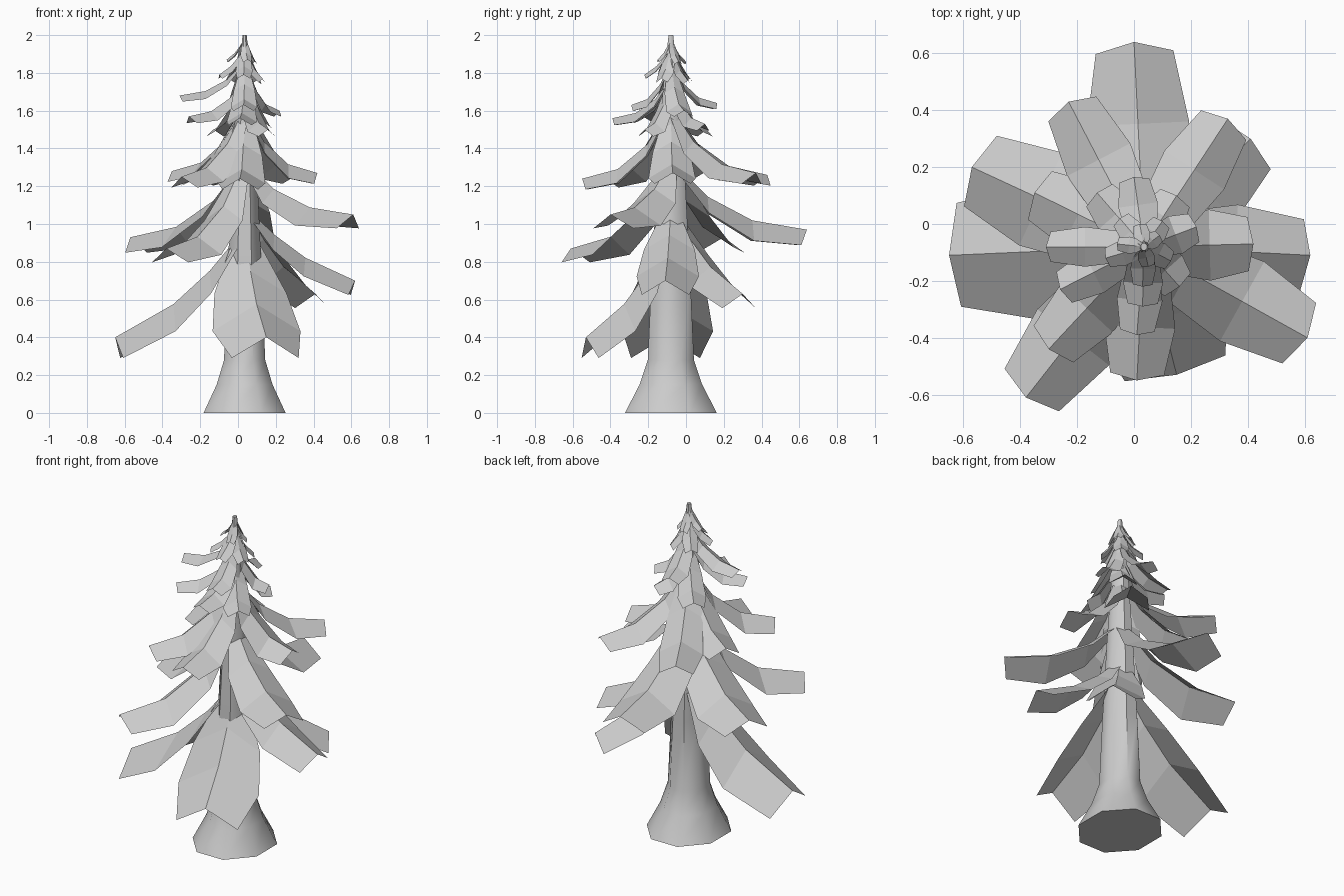
import bpy, bmesh, math
from mathutils import Vector

if "Cube" in bpy.data.objects:
    bpy.data.objects.remove(bpy.data.objects["Cube"])

CX, CY = 0.035, -0.08   # trunk axis


def make_object(name, verts, faces):
    mesh = bpy.data.meshes.new(name)
    mesh.from_pydata(verts, [], faces)
    bm = bmesh.new()
    bm.from_mesh(mesh)
    bmesh.ops.recalc_face_normals(bm, faces=bm.faces[:])
    bm.to_mesh(mesh)
    bm.free()
    ob = bpy.data.objects.new(name, mesh)
    bpy.context.collection.objects.link(ob)
    return ob


# Eight-sided trunk with a flared foot, a little deeper than wide
SIDES = 8
profile = [(0, .235), (.15, .16), (.28, .118), (.7, .1), (1.2, .075),
           (1.6, .05), (1.85, .028), (2.0, .012)]
tv, tf = [], []
for z, r in profile:
    for i in range(SIDES):
        a = 2 * math.pi * (i + .5) / SIDES
        tv.append((CX + r * math.cos(a), CY + 1.12 * r * math.sin(a), z))
for k in range(len(profile) - 1):
    for i in range(SIDES):
        j = (i + 1) % SIDES
        tf.append((k * SIDES + i, k * SIDES + j, (k + 1) * SIDES + j, (k + 1) * SIDES + i))
tf.append(tuple(reversed(range(SIDES))))
tf.append(tuple(range(len(tv) - SIDES, len(tv))))
trunk = make_object("trunk", tv, tf)
bpy.context.view_layer.objects.active = trunk
trunk.select_set(True)
bpy.ops.object.shade_smooth_by_angle(angle=math.radians(47))
trunk.select_set(False)


# Drooping bough: a ridged, roof-shaped panel that flattens towards its tip
def bough(name, tip, top, half, curve):
    flat = Vector((tip[0] - CX, tip[1] - CY, 0))
    length = flat.length
    out = flat.normalized()
    side = Vector((-out.y, out.x, 0))
    rows = [(0.03, 0, .3, 0)] + [(s, t, w, 0) for s, t, w in curve] + [(1, 1, .76, .05)]
    verts, faces = [], []
    for s, t, w, back in rows:
        z = top + (tip[2] - top) * t
        ridge = Vector((CX, CY, z)) + out * length * s
        h = half * w
        for sgn in (-1, 0, 1):
            p = ridge + side * sgn * h
            if sgn:
                p -= out * length * back
                p.z -= h * .6
            verts.append(p)
    for k in range(len(rows) - 1):
        for c in range(2):
            a = k * 3 + c
            faces.append((a, a + 1, a + 4, a + 3))
    make_object(name, [tuple(v) for v in verts], faces)


STEEP = [(.27, .36, .82), (.55, .68, 1)]
SOFT = [(.27, .5, .8), (.6, .86, 1)]

# Tiers: top of the boughs, half width, curve, tips of the ridges (optional own half width)
tiers = [
    ("lowest", .95, .24, STEEP, [(-.65, -.11, .40), (.15, -.53, .40)]),
    ("lower", 1.08, .165, STEEP, [(.62, -.11, .70), (.41, .3, .63)]),
    ("middle", 1.32, .16, SOFT, [(0, .64, .97, .18), (-.57, .2, .93, .18),
                                 (-.38, -.61, .87), (.61, -.4, 1.05)]),
    ("upper", 1.6, .125, SOFT, [(.01, -.55, 1.24), (.42, -.07, 1.27), (.33, .37, 1.27),
                                (-.23, .43, 1.26), (-.35, .11, 1.28), (-.3, -.44, 1.25)]),
    ("high", 1.76, .08, SOFT, [(.01, -.39, 1.56), (-.26, -.23, 1.57), (.16, -.22, 1.5),
                               (.15, .1, 1.53), (-.13, .11, 1.5)]),
    ("higher", 1.85, .07, SOFT, [(-.31, -.08, 1.68), (.22, -.01, 1.6), (0, .165, 1.64),
                                 (.03, -.29, 1.63)]),
    ("crown", 1.93, .045, STEEP, [(-.1, -.12, 1.79), (.13, -.13, 1.77), (.03, -.22, 1.79),
                                  (.1, .01, 1.76), (-.05, .02, 1.77)]),
    ("peak", 1.98, .03, STEEP, [(-.06, -.07, 1.87), (.09, -.04, 1.86), (.05, -.15, 1.87),
                                (.02, 0, 1.86)]),
]
for tier, top, half, curve, tips in tiers:
    for i, tip in enumerate(tips):
        own_half = tip[3] if len(tip) > 3 else half
        bough(f"{tier}_bough_{i + 1}", tip, top, own_half, curve)
